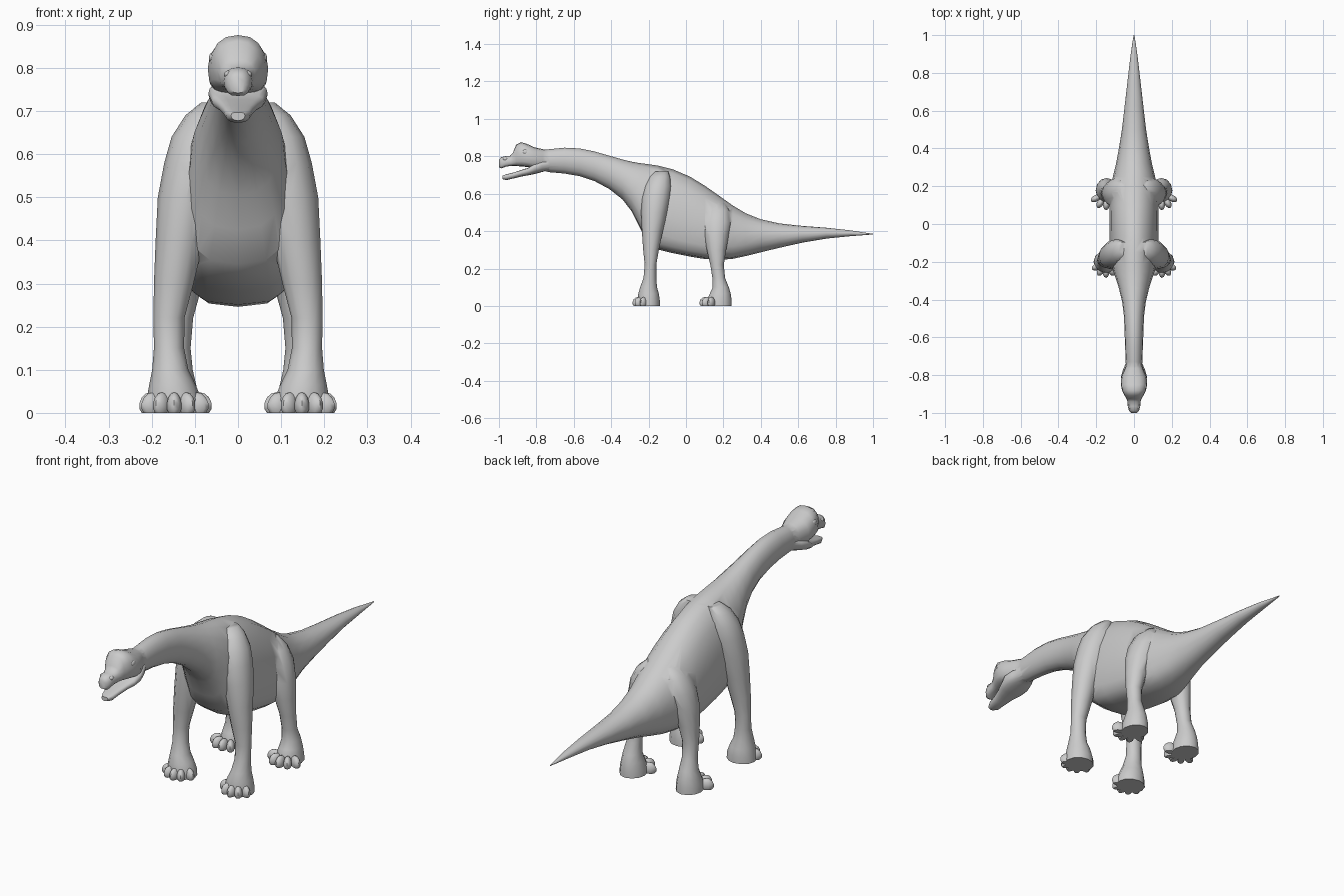
import bpy, bmesh, math
from mathutils import Vector, Matrix

grey = bpy.data.materials.new("warm_grey_skin")
grey.diffuse_color = (0.6, 0.6, 0.6, 1)


def finish(bm, name):
    bmesh.ops.recalc_face_normals(bm, faces=bm.faces[:])
    me = bpy.data.meshes.new(name)
    bm.to_mesh(me)
    bm.free()
    me.materials.append(grey)
    ob = bpy.data.objects.new(name, me)
    bpy.context.collection.objects.link(ob)
    return ob


def loft(name, rings):
    """Skin a list of closed point rings and cap both ends."""
    bm = bmesh.new()
    loops = [[bm.verts.new(p) for p in r] for r in rings]
    n = len(loops[0])
    for a, b in zip(loops, loops[1:]):
        for i in range(n):
            j = (i + 1) % n
            bm.faces.new((a[i], a[j], b[j], b[i]))
    bm.faces.new(loops[0])
    bm.faces.new(loops[-1])
    return finish(bm, name)


def power(v, p):
    return math.copysign(abs(v) ** p, v)


def section(y, top, bot, w, mid=0.5, low=1.0, high=1.0, n=16):
    """Upright cross-section; mid = height of widest point, low/high = squareness."""
    zc = bot + (top - bot) * mid
    pts = []
    for i in range(n):
        a = 2 * math.pi * i / n
        c, s = math.cos(a), math.sin(a)
        p, h = (high, top - zc) if s > 0 else (low, zc - bot)
        pts.append((w * power(c, p), y, zc + h * power(s, min(p, 1))))
    return pts


def leg(name, side, rows, n=12):
    return loft(name, [[(side * (cx + rx * math.cos(2 * math.pi * i / n)),
                         cy + ry * math.sin(2 * math.pi * i / n), z)
                        for i in range(n)] for z, cx, cy, rx, ry in rows])


def blob(name, loc, size, turn=0, floor=False):
    bm = bmesh.new()
    bmesh.ops.create_uvsphere(bm, u_segments=10, v_segments=7, radius=1)
    m = Matrix.Translation(loc) @ Matrix.Rotation(turn, 4, 'Z') @ Matrix.Diagonal((*size, 1))
    bm.transform(m)
    if floor:
        for v in bm.verts:
            v.co.z = max(v.co.z, 0)
    return finish(bm, name)


# Neck, trunk and tail: y, top, bottom, half width, mid, low squareness
trunk = [
    (-.76, .835, .722, .042, .5, 1), (-.73, .838, .715, .044, .5, 1),
    (-.65, .846, .708, .047, .5, 1), (-.57, .842, .694, .05, .5, 1),
    (-.49, .826, .668, .053, .5, 1), (-.41, .803, .625, .063, .5, 1),
    (-.34, .783, .57, .08, .48, .95), (-.29, .771, .505, .096, .45, .85),
    (-.25, .764, .425, .11, .45, .75), (-.21, .759, .345, .12, .42, .65),
    (-.15, .75, .302, .126, .4, .6), (-.07, .73, .282, .13, .4, .6),
    (.02, .692, .264, .131, .4, .6), (.10, .643, .251, .13, .42, .6),
    (.18, .587, .246, .125, .44, .65), (.25, .537, .252, .112, .46, .75),
    (.32, .495, .267, .095, .48, .85), (.40, .463, .287, .08, .5, 1),
    (.50, .441, .311, .064, .5, 1), (.62, .428, .338, .05, .5, 1),
    (.75, .418, .36, .035, .5, 1), (.88, .404, .373, .02, .5, 1),
    (.97, .39, .38, .007, .5, 1), (1.0, .386, .382, .002, .5, 1)]
body = loft("body", [section(*r) for r in trunk])

# Skull with domed crest and squared muzzle
skull = [
    (-.72, .825, .74, .034), (-.765, .838, .738, .048), (-.81, .848, .738, .067),
    (-.85, .866, .743, .07), (-.882, .876, .746, .063), (-.908, .862, .748, .05),
    (-.925, .82, .749, .04), (-.94, .803, .748, .035), (-.965, .801, .744, .033),
    (-.988, .795, .735, .027), (-1.0, .782, .742, .016)]
head = loft("head", [section(*r, .45, .65, .85) for r in skull])

# Open lower jaw
jaw_rows = [
    (-.72, .78, .73, .035), (-.77, .775, .716, .058), (-.81, .763, .705, .069),
    (-.845, .738, .698, .06), (-.88, .727, .692, .046), (-.92, .714, .682, .035),
    (-.96, .704, .673, .028), (-.982, .697, .678, .016)]
jaw = loft("lower_jaw", [section(*r, .6, .8, .65) for r in jaw_rows])

# Legs: z, centre x, centre y, radius x, radius y
front_rows = [
    (0, .148, -.2, .066, .06), (.03, .148, -.2, .064, .06), (.065, .152, -.2, .054, .055),
    (.10, .157, -.2, .042, .045), (.15, .16, -.193, .035, .034), (.22, .16, -.19, .036, .031),
    (.30, .149, -.187, .046, .042), (.40, .135, -.18, .056, .056),
    (.50, .12, -.17, .066, .07), (.58, .103, -.16, .068, .076),
    (.64, .092, -.15, .062, .07), (.69, .075, -.14, .047, .055), (.72, .055, -.13, .03, .035)]
rear_rows = [
    (0, .145, .178, .058, .066), (.03, .145, .178, .056, .066), (.065, .145, .183, .048, .056),
    (.10, .145, .186, .04, .043), (.15, .143, .175, .033, .034), (.22, .14, .166, .036, .036),
    (.30, .128, .163, .046, .052), (.38, .113, .163, .056, .066),
    (.45, .098, .167, .053, .075), (.51, .074, .17, .046, .062), (.55, .045, .17, .03, .04)]

parts = [head, jaw]
loose = []
for side, word in ((1, "left"), (-1, "right")):
    parts.append(leg("front_leg_" + word, side, front_rows))
    parts.append(leg("rear_leg_" + word, side, rear_rows))
    # Toes fan out around the front of each foot
    for foot, cx, cy, reach in (("front", .148, -.2, .055), ("rear", .147, .165, .062)):
        for k, deg in enumerate((-68, -30, 0, 30, 62)):
            a = math.radians(deg)
            x = side * (cx + reach * math.sin(a))
            y = cy - reach * math.cos(a)
            loose.append(blob(f"{foot}_toe_{word}_{k + 1}", (x, y, .016),
                              (.018, .031, .032), side * a, True))
    # Oval eyes and small nostril bumps
    loose.append(blob("eye_" + word, (side * .059, -.858, .823), (.009, .017, .013)))
    loose.append(blob("nostril_" + word, (side * .022, -.965, .785), (.011, .014, .009)))

# Weld limbs and head into the trunk
bpy.context.view_layer.objects.active = body
for part in parts:
    mod = body.modifiers.new("weld", 'BOOLEAN')
    mod.operation = 'UNION'
    mod.solver = 'EXACT'
    mod.object = part
    bpy.ops.object.modifier_apply(modifier=mod.name)
    bpy.data.objects.remove(part, do_unlink=True)

# Smooth shading throughout
bpy.ops.object.select_all(action='DESELECT')
for ob in [body] + loose:
    ob.select_set(True)
bpy.context.view_layer.objects.active = body
bpy.ops.object.shade_smooth_by_angle(angle=math.radians(50))
